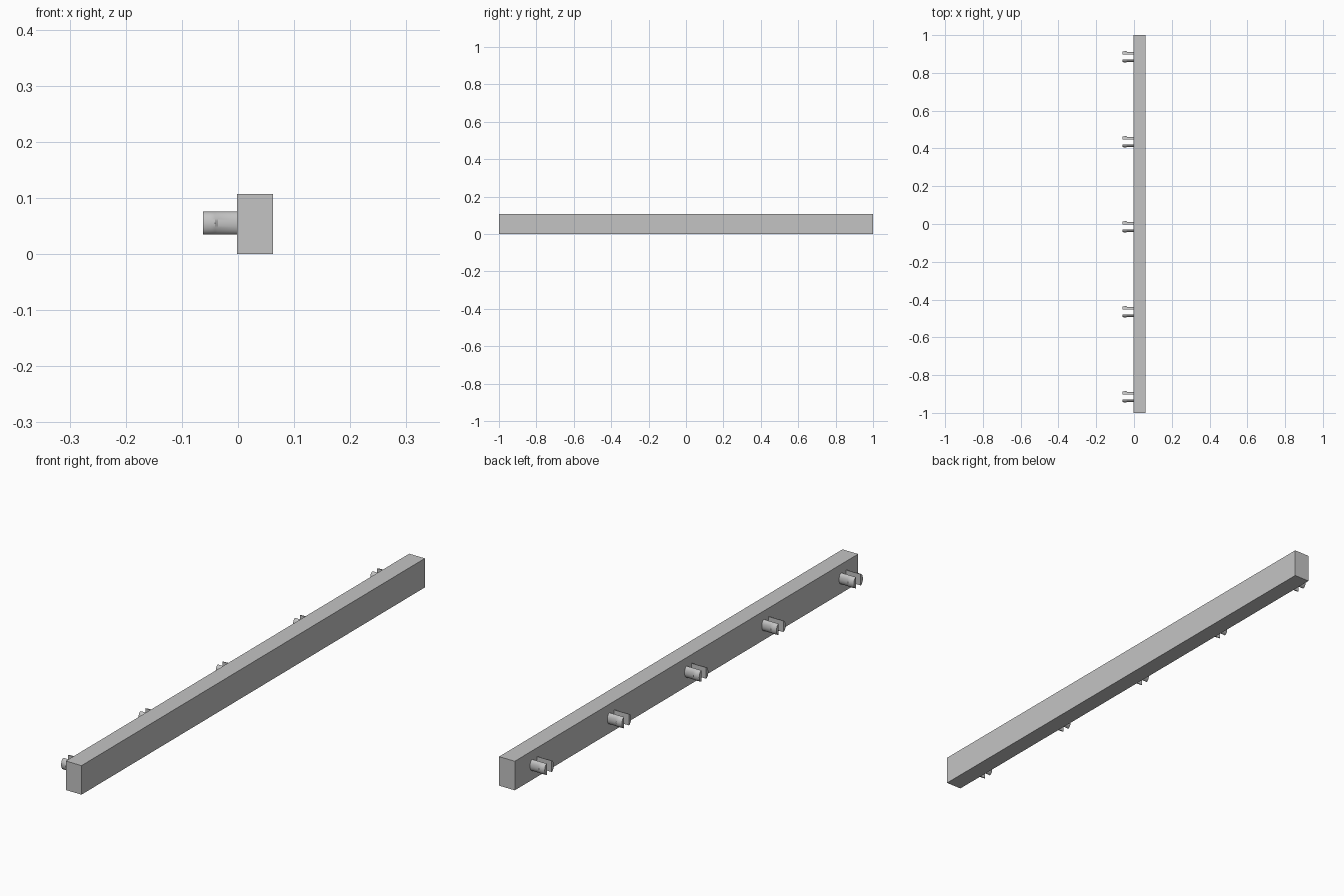
import bpy
import bmesh
import math

cube = bpy.data.objects.get("Cube")
if cube:
    bpy.data.objects.remove(cube, do_unlink=True)

grey = bpy.data.materials.new("plain grey")
grey.use_nodes = True
GREY = (0.55, 0.55, 0.55, 1)
grey.diffuse_color = GREY
grey.node_tree.nodes["Principled BSDF"].inputs["Base Color"].default_value = GREY


def add_object(name, bm):
    bmesh.ops.recalc_face_normals(bm, faces=bm.faces)
    mesh = bpy.data.meshes.new(name)
    bm.to_mesh(mesh)
    bm.free()
    mesh.materials.append(grey)
    obj = bpy.data.objects.new(name, mesh)
    bpy.context.collection.objects.link(obj)
    return obj


# Long rectangular bar
bm = bmesh.new()
bmesh.ops.create_cube(bm, size=1)
for v in bm.verts:
    v.co.x = 0.03 + v.co.x * 0.064
    v.co.y *= 2
    v.co.z = (v.co.z + 0.5) * 0.107
add_object("bar", bm)

# Split clip prongs: half-round sections lofted outwards, with a barb near the tip
PEG_Z, HALF_HEIGHT, HALF_GAP, STEPS = 0.055, 0.0205, 0.0135, 16
SECTIONS = [(0.0, 0.013), (-0.036, 0.013), (-0.041, 0.0165),
            (-0.05, 0.0165), (-0.062, 0.013)]  # x, depth


def prong(name, y, side):
    bm = bmesh.new()
    rings = []
    for x, depth in SECTIONS:
        ring = []
        for i in range(STEPS + 1):
            a = math.pi * (i / STEPS - 0.5)
            ring.append(bm.verts.new((x, y + side * (HALF_GAP + depth * math.cos(a)),
                                      PEG_Z + HALF_HEIGHT * math.sin(a))))
        rings.append(ring)
    n = STEPS + 1
    for r, s in zip(rings, rings[1:]):
        for i in range(n):
            j = (i + 1) % n
            bm.faces.new((r[i], r[j], s[j], s[i]))
    bm.faces.new(rings[0])
    bm.faces.new(rings[-1])
    obj = add_object(name, bm)
    bpy.ops.object.select_all(action="DESELECT")
    obj.select_set(True)
    bpy.context.view_layer.objects.active = obj
    bpy.ops.object.shade_smooth_by_angle(angle=math.radians(30))


# Five evenly spaced clips along the right side
for k in range(5):
    y = -0.915 + 0.45 * k
    prong(f"clip_{k + 1}_front_prong", y, -1)
    prong(f"clip_{k + 1}_back_prong", y, 1)
